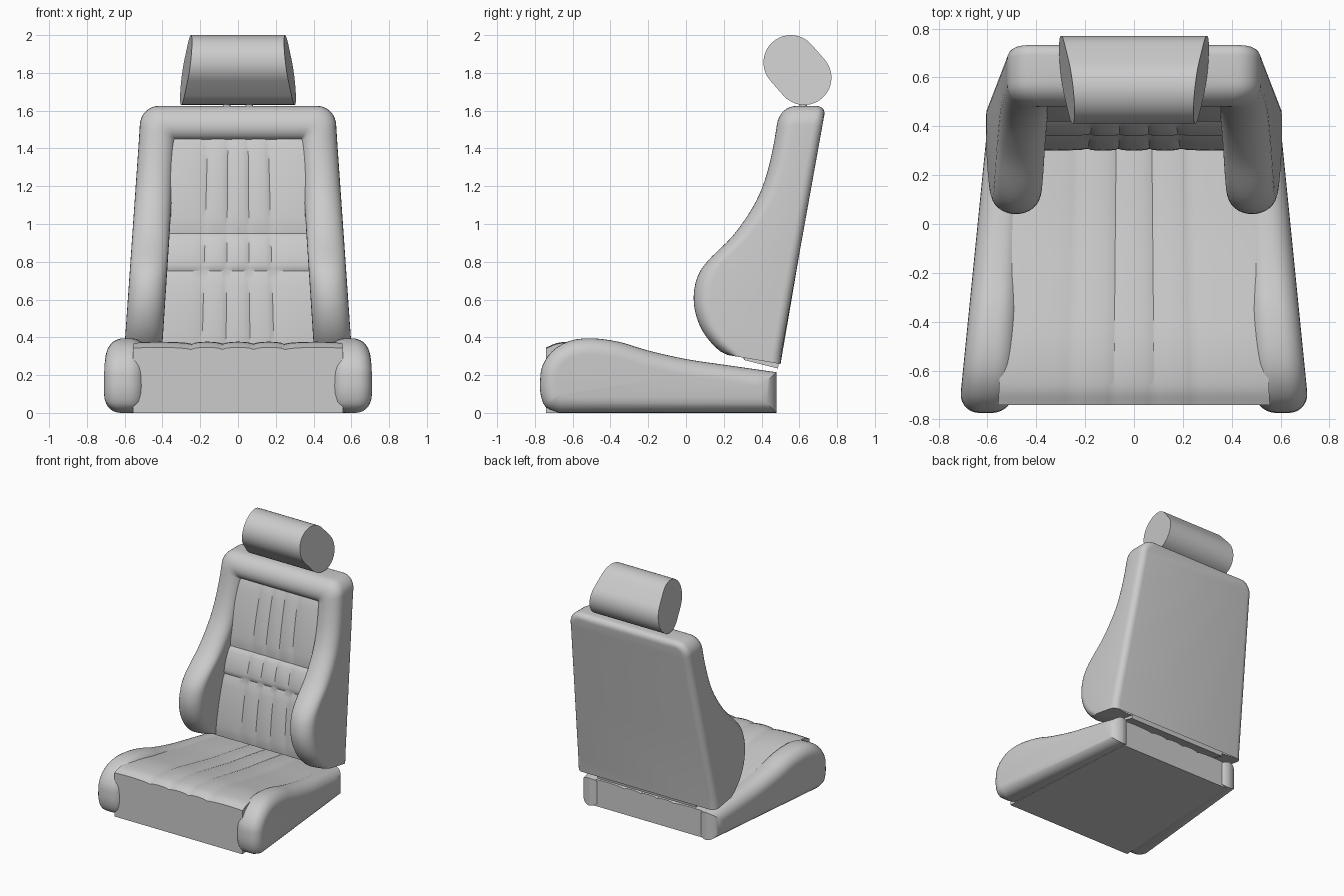
import bpy, bmesh, math
from mathutils import Vector

if "Cube" in bpy.data.objects:
    bpy.data.objects.remove(bpy.data.objects["Cube"])


def make(name, verts, faces, angle=35):
    """Mesh object with cleaned doubles, outward normals and angle-limited smoothing."""
    bm = bmesh.new()
    vs = [bm.verts.new(v) for v in verts]
    for f in faces:
        bm.faces.new([vs[i] for i in f])
    bmesh.ops.remove_doubles(bm, verts=bm.verts, dist=1e-5)
    bmesh.ops.recalc_face_normals(bm, faces=bm.faces)
    me = bpy.data.meshes.new(name)
    bm.to_mesh(me)
    bm.free()
    for p in me.polygons:
        p.use_smooth = True
    me.set_sharp_from_angle(angle=math.radians(angle))
    ob = bpy.data.objects.new(name, me)
    bpy.context.collection.objects.link(ob)
    return ob


def loft(rings, closed=True, caps=True):
    """Vertices and faces joining equal-length rings."""
    n = len(rings[0])
    verts = [p for r in rings for p in r]
    faces = []
    for i in range(len(rings) - 1):
        for j in range(n if closed else n - 1):
            k = (j + 1) % n
            faces.append((i * n + j, i * n + k, (i + 1) * n + k, (i + 1) * n + j))
    if caps:
        faces += [tuple(range(n)), tuple(range((len(rings) - 1) * n, len(rings) * n))]
    return verts, faces


def smooth_path(pts, sub=4):
    """Catmull-Rom curve through 2D points."""
    p = [Vector(q) for q in pts]
    p = [2 * p[0] - p[1]] + p + [2 * p[-1] - p[-2]]
    out = []
    for i in range(1, len(p) - 2):
        a, b, c, d = p[i - 1:i + 3]
        for s in range(sub):
            t = s / sub
            out.append(0.5 * (2 * b + (c - a) * t + (2 * a - 5 * b + 4 * c - d) * t ** 2
                              + (3 * b - a - 3 * c + d) * t ** 3))
    return out + [p[-2]]


def lookup(path, u):
    """Interpolate the second value of a path sorted by its first value."""
    for a, b in zip(path, path[1:]):
        if u <= b[0]:
            return a[1] + (b[1] - a[1]) * (u - a[0]) / (b[0] - a[0])
    return path[-1][1]


def inset(ring, d):
    """Move a closed 2D outline inward by d with mitred corners."""
    n, out = len(ring), []
    area = sum(ring[i].cross(ring[(i + 1) % n]) for i in range(n))
    sg = 1 if area > 0 else -1
    for i in range(n):
        e1 = (ring[i] - ring[i - 1]).normalized()
        e2 = (ring[(i + 1) % n] - ring[i]).normalized()
        n1, n2 = Vector((-e1.y, e1.x)) * sg, Vector((-e2.y, e2.x)) * sg
        out.append(ring[i] + (n1 + n2) * d / (1 + n1.dot(n2)))
    return out


def puff(x):
    """Padded flutes between vertical seams."""
    seams = [-0.6, -0.25, -0.083, 0.083, 0.25, 0.6]
    for a, b in zip(seams, seams[1:]):
        if a <= x <= b:
            return math.sqrt(max(0, math.sin(math.pi * (x - a) / (b - a))))
    return 0


columns = [-0.56, -0.5, -0.42, -0.34, -0.28] + [-0.25 + 0.5 * i / 24 for i in range(25)] \
    + [0.28, 0.34, 0.42, 0.5, 0.56]

# Seat side bolsters: rounded side profile, mirrored
side = [Vector((0.48, 0.0))] + smooth_path([
    (0.48, 0.215), (0.2, 0.255), (0, 0.285), (-0.2, 0.33), (-0.35, 0.375), (-0.5, 0.395),
    (-0.62, 0.38), (-0.71, 0.325), (-0.76, 0.25), (-0.772, 0.18), (-0.77, 0.1),
    (-0.742, 0.03), (-0.67, 0)], 3)
rings = []
R = 0.085
steps = [(R * (1 - math.cos(a)), R * (1 - math.sin(a)))
         for a in [math.pi / 2 * i / 7 for i in range(8)]]
for sign, seq in ((1, steps), (-1, steps[::-1])):
    for dx, d in seq:
        ring = inset(side, d)
        rings.append([((0.64 - 0.1 * p.x - dx) if sign > 0 else (0.45 - 0.06 * p.x + dx), p.x, p.y)
                      for p in ring])
bolster = make("seat_side_bolsters", *loft(rings))
bolster.modifiers.new("Mirror", 'MIRROR')

# Seat cushion with fluted top and flat front
top = smooth_path([(-0.74, 0.335), (-0.66, 0.362), (-0.5, 0.36), (-0.3, 0.325), (0, 0.268),
                   (0.25, 0.232), (0.46, 0.2)])
rings = []
for c in columns:
    def sx(y):
        return c / 0.56 * (0.512 - 0.06 * y)
    f = 0.012 * puff(c)
    rings.append([(sx(-0.74), -0.74, 0.0)] + [(sx(p.x), p.x, p.y + f) for p in top]
                 + [(sx(0.46), 0.46, 0.0)])
make("seat_cushion", *loft(rings))

# Backrest frame: padded section swept up one side, over the top and down the other
front = smooth_path([(0.29, 0.22), (0.38, 0.125), (0.48, 0.065), (0.6, 0.04), (0.72, 0.06),
                     (0.81, 0.12), (0.94, 0.25), (1.1, 0.36), (1.24, 0.42), (1.4, 0.46),
                     (1.55, 0.485), (1.64, 0.5)])


def back_y(z):
    return 0.497 + 0.18 * (z - 0.27)


stations = []
for i in range(33):
    z = 0.29 + (1.44 - 0.29) * i / 32
    k = (z - 0.29) / 1.15
    stations.append(((0.605 - 0.08 * k, z), (0.405 - 0.075 * k, z)))
for i in range(9):
    a = math.pi / 2 * i / 8
    stations.append(((0.42 + 0.1 * math.cos(a), 1.52 + 0.105 * math.sin(a)), (0.33, 1.44)))
for i in range(5):
    x = 0.33 * (1 - i / 4)
    stations.append(((x, 1.625), (x, 1.44)))
stations += [((-o[0], o[1]), (-n[0], n[1])) for o, n in stations[-2::-1]]
section = [((1 - math.cos(a)) / 2, 0.09 * (1 - math.sin(a) ** 0.9))
           for a in [math.pi * i / 16 for i in range(17)]]
rings = []
for o, n in stations:
    o, n = Vector(o), Vector(n)
    w = (n - o).normalized()
    ring = []
    for i in range(6):
        a = math.pi / 2 * i / 5
        p = o + w * 0.05 * (1 - math.sin(a))
        ring.append((p.x, back_y(p.y) - 0.05 * (1 - math.cos(a)), p.y))
    for t, d in section:
        p = o.lerp(n, t)
        ring.append((p.x, lookup(front, p.y) + d, p.y))
    ring.append((n.x, back_y(n.y) - 0.02, n.y))
    rings.append(ring)
for r in (rings[0], rings[-1]):
    r[:] = [(x, y, 0.31 - 0.17 * (y - 0.2)) for x, y, z in r]
verts, faces = loft(rings, closed=False)
m = len(rings[0])
faces.append(tuple(i * m for i in range(len(rings))))
make("backrest_frame", verts, faces)

# Backrest centre panel: fluted pads in three bands, with a raised lumbar band
face = [(0.28, 0.31), (0.75, 0.37), (0.95, 0.425), (1.47, 0.53)]
bands = [0.28, 0.75, 0.95, 1.47]
rings = []
for c in columns:
    ring = []
    for b0, b1 in zip(bands, bands[1:]):
        for i in range(13):
            z = b0 + (b1 - b0) * i / 12
            s = max(0, math.sin(math.pi * i / 12)) ** 0.5
            y = lookup(face, z) - 0.014 * s - 0.012 * puff(c) * (0.3 + 0.7 * s)
            ring.append((c / 0.56 * (0.43 - 0.06 * (z - 0.28)), y, z))
    ring.append((c / 0.56 * 0.36, back_y(1.47) - 0.01, 1.47))
    ring.append((c / 0.56 * 0.43, back_y(0.235) - 0.004, 0.235))
    rings.append(ring)
make("backrest_panel", *loft(rings))

# Headrest: stadium outline, ends flaring toward the lower back
axis = Vector((0.07, -0.08)).normalized()
mid = Vector((0.59, 1.815))
outline = []
for cy, cz, a0 in ((0.555, 1.855, math.atan2(axis.y, axis.x) + math.pi / 2),
                   (0.625, 1.775, math.atan2(axis.y, axis.x) - math.pi / 2)):
    for i in range(21):
        a = a0 + math.pi * i / 20
        outline.append(Vector((cy + 0.145 * math.cos(a), cz + 0.145 * math.sin(a))))
rings = []
for s in (-1, 1):
    rings.append([(s * (0.275 + 0.16 * (p - mid).dot(axis)), p.x, p.y) for p in outline])
make("headrest", *loft(rings))

# Headrest posts
for s, label in ((-1, "left"), (1, "right")):
    rings = [[(s * 0.06 + 0.02 * math.cos(a), 0.62 + 0.02 * math.sin(a), z)
              for a in [math.tau * i / 16 for i in range(16)]] for z in (1.56, 1.7)]
    make("headrest_post_" + label, *loft(rings))
